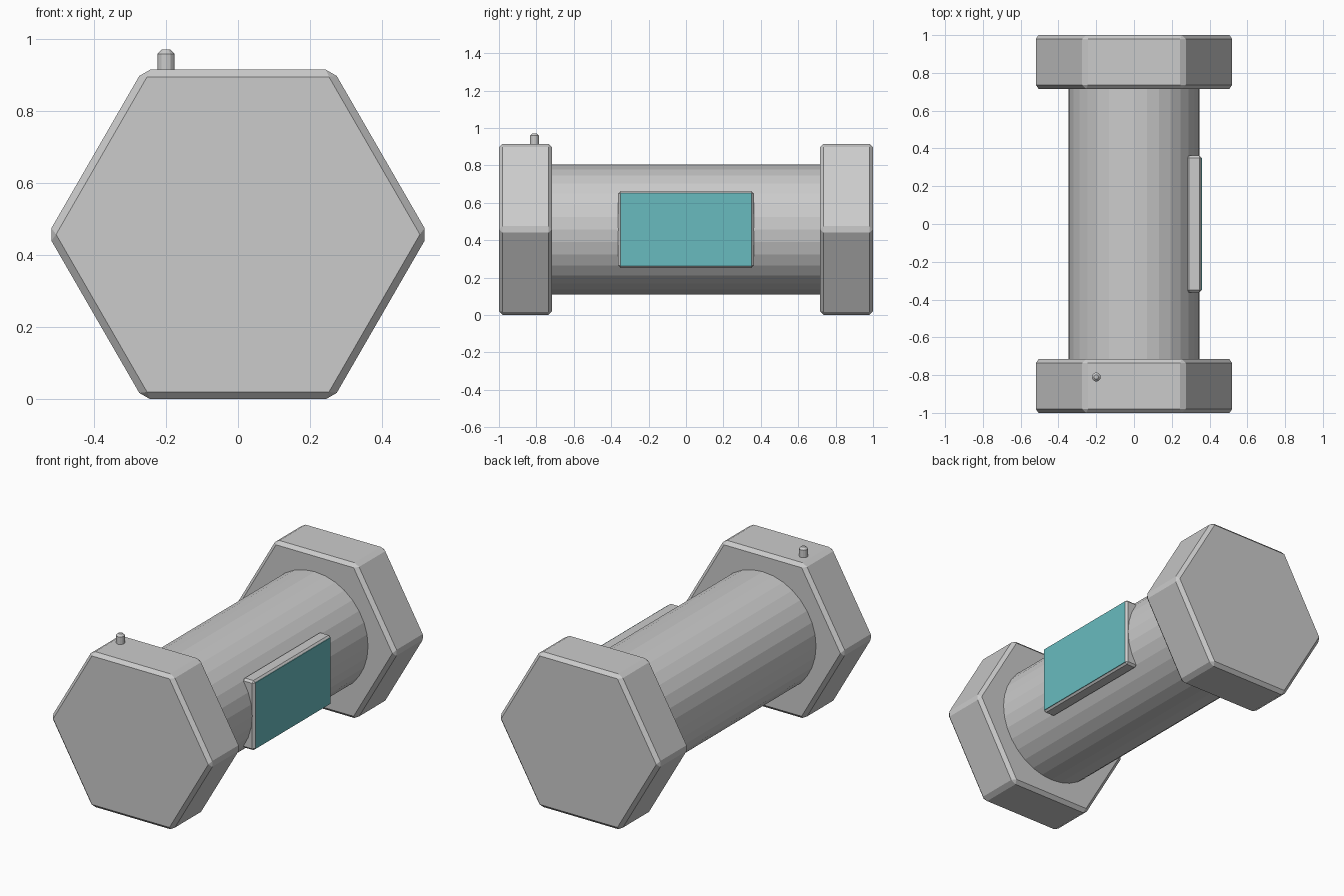
import bpy, math

if "Cube" in bpy.data.objects:
    bpy.data.objects.remove(bpy.data.objects["Cube"])

CZ = 0.458  # height of the bar axis


def bevel(ob, width):
    m = ob.modifiers.new("bevel", "BEVEL")
    m.width = width
    m.segments = 1
    m.limit_method = "ANGLE"
    m.angle_limit = math.radians(40)
    return ob


def cylinder(name, sides, radius, depth, loc, along_y=True):
    rot = (math.pi / 2, 0, 0) if along_y else (0, 0, 0)
    bpy.ops.mesh.primitive_cylinder_add(vertices=sides, radius=radius, depth=depth,
                                        location=loc, rotation=rot)
    ob = bpy.context.object
    ob.name = name
    bpy.ops.object.transform_apply(location=False, rotation=True, scale=True)
    return ob


def box(name, size, loc):
    bpy.ops.mesh.primitive_cube_add(size=1, location=loc)
    ob = bpy.context.object
    ob.name = name
    ob.scale = size
    bpy.ops.object.transform_apply(location=False, rotation=False, scale=True)
    return ob


# central bar
cylinder("bar", 32, 0.347, 1.45, (0, 0, CZ))

# hexagonal end caps, points facing sideways
for name, y in (("front_cap", -0.858), ("back_cap", 0.858)):
    cap = cylinder(name, 6, CZ / math.cos(math.pi / 6), 0.284, (0, y, CZ))
    cap.rotation_euler = (0, math.pi / 6, 0)
    bevel(cap, 0.02)

# screen housing on the right side
bevel(box("screen_frame", (0.08, 0.725, 0.41), (0.318, 0, CZ)), 0.012)

# teal screen
screen = box("screen", (0.01, 0.70, 0.39), (0.3545, 0, CZ))
mat = bpy.data.materials.new("teal")
mat.diffuse_color = (0.14, 0.50, 0.52, 1)
mat.use_nodes = True
mat.node_tree.nodes["Principled BSDF"].inputs["Base Color"].default_value = mat.diffuse_color
screen.data.materials.append(mat)

# small pin on top of the front cap
bevel(cylinder("pin", 12, 0.024, 0.092, (-0.2, -0.81, 0.926), along_y=False), 0.012)
